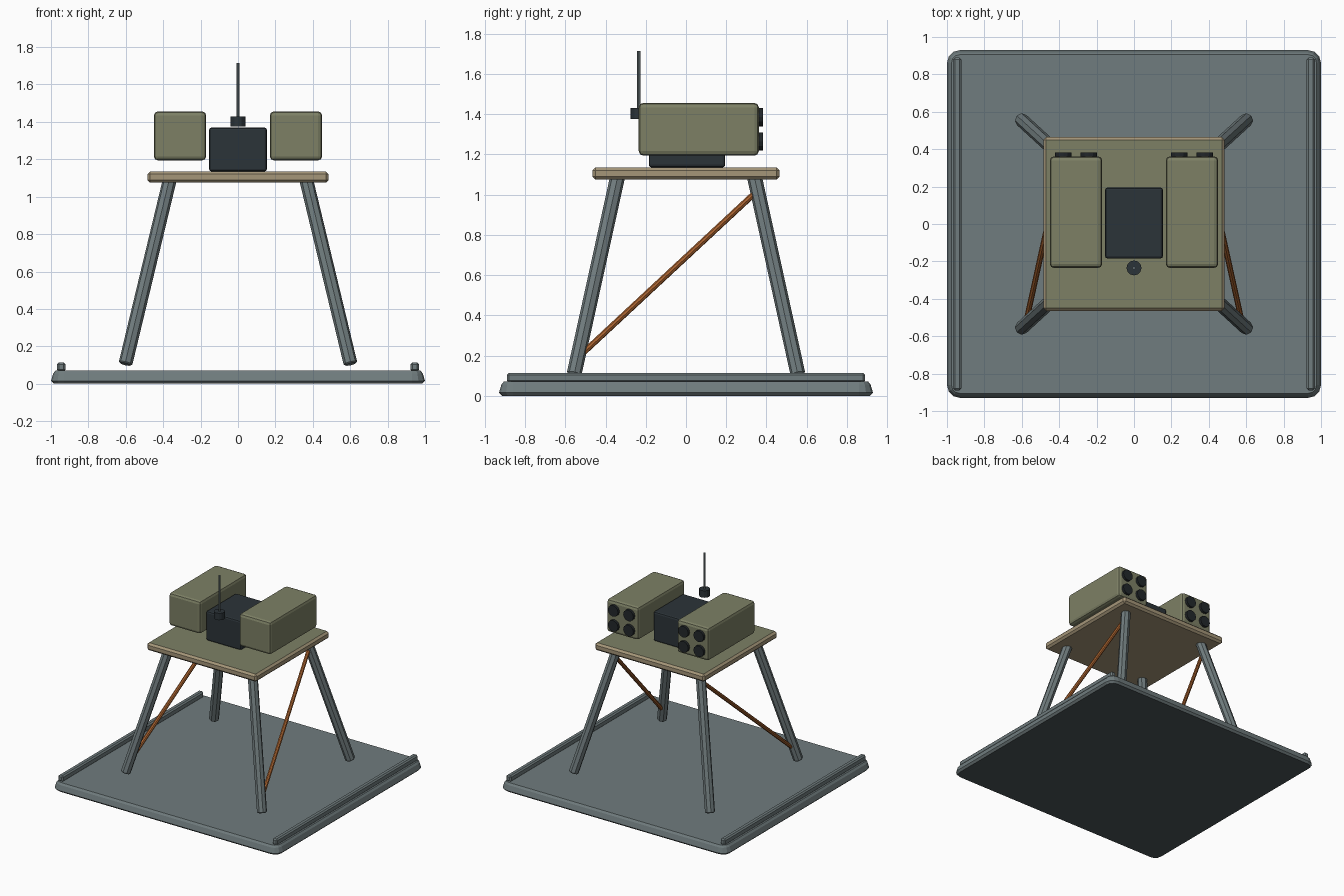
import bpy, bmesh, math
from mathutils import Vector

if "Cube" in bpy.data.objects:
    bpy.data.objects.remove(bpy.data.objects["Cube"], do_unlink=True)


def material(name, hex_code):
    """Flat colour from an sRGB hex code, stored as linear values."""
    srgb = [int(hex_code[i:i + 2], 16) / 255 for i in (0, 2, 4)]
    rgba = [((c + 0.055) / 1.055) ** 2.4 for c in srgb] + [1.0]
    mat = bpy.data.materials.new(name)
    mat.use_nodes = True
    mat.diffuse_color = rgba
    mat.node_tree.nodes["Principled BSDF"].inputs["Base Color"].default_value = rgba
    return mat


steel = material("grey steel", "707C7E")
underside = material("dark underside", "4C5559")
olive = material("olive paint", "7D8065")
tan = material("tan deck edge", "A59679")
dark = material("dark housing", "2B3338")
black = material("black tube", "22272A")
copper = material("copper brace", "A8622F")


def add_object(name, bm, *mats):
    bmesh.ops.recalc_face_normals(bm, faces=bm.faces)
    mesh = bpy.data.meshes.new(name)
    bm.to_mesh(mesh)
    bm.free()
    for mat in mats:
        mesh.materials.append(mat)
    obj = bpy.data.objects.new(name, mesh)
    bpy.context.collection.objects.link(obj)
    return obj


def box(name, low, high, bevel, *mats, segments=2, rule=None):
    """Bevelled box between two corners; rule picks a material slot per face."""
    low, high = Vector(low), Vector(high)
    bm = bmesh.new()
    bmesh.ops.create_cube(bm, size=1)
    for v in bm.verts:
        v.co = (low + high) / 2 + v.co * (high - low)
    bmesh.ops.bevel(bm, geom=bm.edges[:], offset=bevel, segments=segments,
                    profile=0.5, affect='EDGES')
    bm.normal_update()
    if rule:
        for f in bm.faces:
            f.material_index = rule(f)
    return add_object(name, bm, *mats)


def rod(name, start, end, radius, sides, mat, bevel=0.0):
    """Capped cylinder running between two points."""
    start, end = Vector(start), Vector(end)
    axis = end - start
    bm = bmesh.new()
    bmesh.ops.create_cone(bm, cap_ends=True, segments=sides, radius1=radius,
                          radius2=radius, depth=axis.length)
    if bevel:
        rims = [e for e in bm.edges if abs(e.verts[0].co.z - e.verts[1].co.z) < 1e-5]
        bmesh.ops.bevel(bm, geom=rims, offset=bevel, segments=1, affect='EDGES')
    turn = axis.to_track_quat('Z', 'Y')
    for v in bm.verts:
        v.co = turn @ v.co + (start + end) / 2
    return add_object(name, bm, mat)


def base_plate():
    """Rounded rectangle lofted through a tapered edge profile."""
    bm = bmesh.new()
    corner, steps, rings = 0.07, 4, []
    for z, inset in ((0, 0.015), (0.015, 0), (0.055, 0.012), (0.07, 0.024)):
        ring = []
        for i, (sx, sy) in enumerate(((1, 1), (-1, 1), (-1, -1), (1, -1))):
            for k in range(steps):
                a = math.pi / 2 * (i + k / (steps - 1))
                r = corner - inset
                ring.append(bm.verts.new((sx * (1 - corner) + r * math.cos(a),
                                          sy * (0.93 - corner) + r * math.sin(a), z)))
        rings.append(ring)
    count = len(rings[0])
    for lower, upper in zip(rings, rings[1:]):
        for i in range(count):
            j = (i + 1) % count
            bm.faces.new((lower[i], lower[j], upper[j], upper[i]))
    bm.faces.new(rings[-1])
    bottom = bm.faces.new(rings[0])
    bottom.material_index = 1
    return add_object("base_plate", bm, steel, underside)


# Ground plate and table top
base_plate()
box("deck", (-0.485, -0.465, 1.075), (0.485, 0.465, 1.135), 0.015, tan, olive,
    segments=1, rule=lambda f: int(f.normal.z > 0.9))

# Central housing with its separate aerial
box("housing", (-0.155, -0.185, 1.135), (0.155, 0.195, 1.37), 0.014, dark)
rod("aerial_socket", (0, -0.235, 1.375), (0, -0.235, 1.43), 0.04, 12, dark)
rod("aerial", (0, -0.235, 1.43), (0, -0.235, 1.715), 0.008, 8, steel)

# Mirrored parts: rails, legs, braces, pods and rear tubes
for side, s in (("left", 1), ("right", -1)):
    rail_x = s * 0.945
    box(f"{side}_rail", (rail_x - 0.022, -0.89, 0.065), (rail_x + 0.022, 0.89, 0.114),
        0.01, steel, segments=1)

    for end, t in (("front", -1), ("back", 1)):
        rod(f"{end}_{side}_leg", (s * 0.602, t * 0.557, 0.105),
            (s * 0.365, t * 0.34, 1.09), 0.037, 8, steel, bevel=0.006)

    rod(f"{side}_brace", (s * 0.575, -0.515, 0.21), (s * 0.385, 0.345, 1.01),
        0.015, 8, copper)

    pod_x, pod_z = s * 0.31, 1.325
    box(f"{side}_pod", (pod_x - 0.14, -0.235, pod_z - 0.131),
        (pod_x + 0.14, 0.362, pod_z + 0.131), 0.022, olive)
    for dx in (-0.068, 0.068):
        for dz in (-0.06, 0.06):
            row = "upper" if dz > 0 else "lower"
            column = "outer" if dx * s > 0 else "inner"
            rod(f"{side}_{row}_{column}_tube", (pod_x + dx, 0.34, pod_z + dz),
                (pod_x + dx, 0.382, pod_z + dz), 0.045, 12, black)
